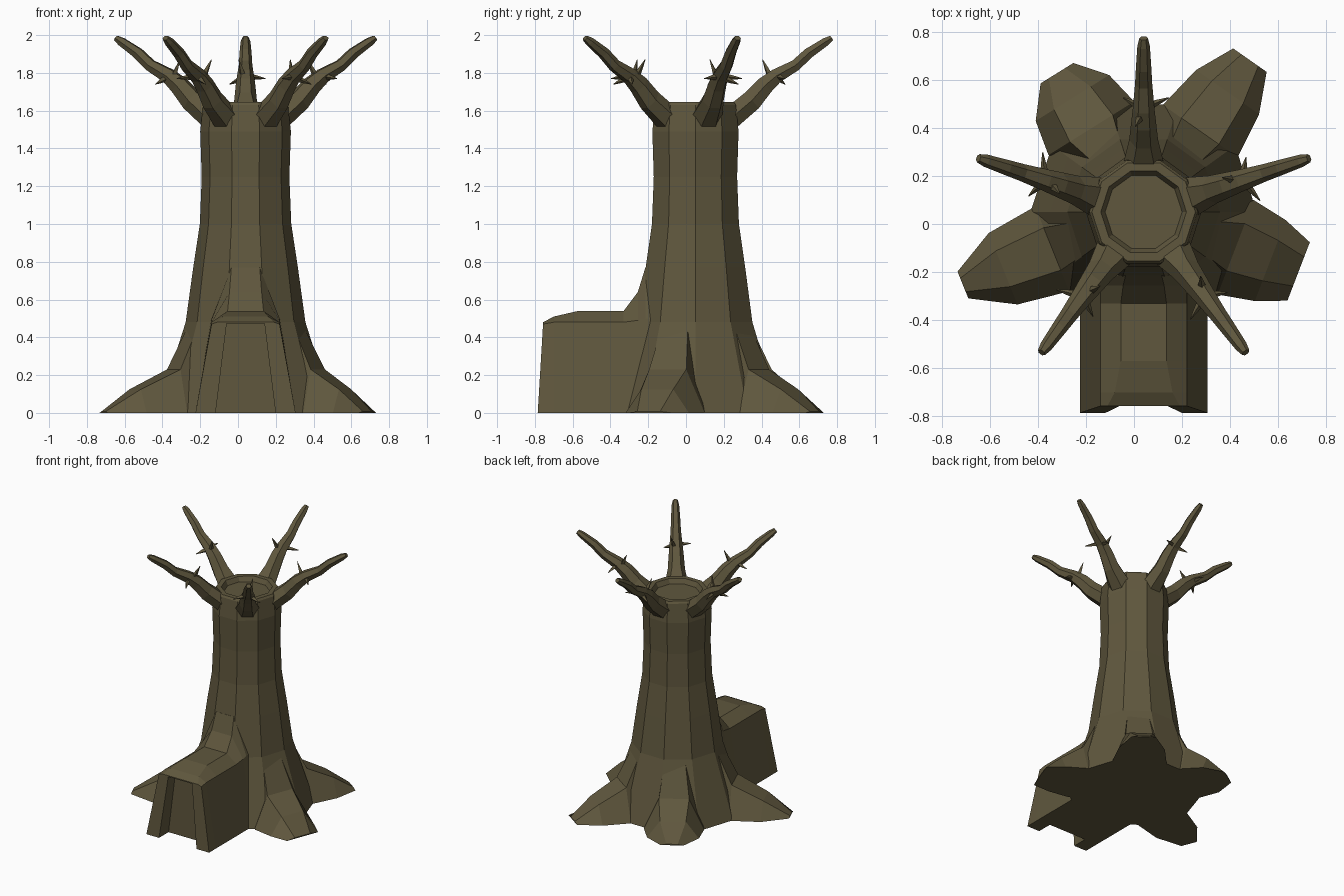
import bpy, bmesh
from math import sin, cos, pi, radians
from mathutils import Vector, Matrix

if "Cube" in bpy.data.objects:
    bpy.data.objects.remove(bpy.data.objects["Cube"])

CX, CY = 0.04, 0.05            # trunk axis
bark = bpy.data.materials.new("bark")
bark.diffuse_color = (0.115, 0.095, 0.047, 1)
bark.use_nodes = True
bark.node_tree.nodes["Principled BSDF"].inputs["Base Color"].default_value = bark.diffuse_color


def make(name, lofts, angle=0.0, center=(CX, CY, 0)):
    """Object from lofts (lists of equal-length rings), turned about z and moved to center."""
    bm = bmesh.new()
    for rings in lofts:
        vs = [[bm.verts.new(p) for p in ring] for ring in rings]
        n = len(vs[0])
        for a, b in zip(vs, vs[1:]):
            for i in range(n):
                j = (i + 1) % n
                bm.faces.new((a[i], a[j], b[j], b[i]))
        bm.faces.new(vs[0][::-1])
        bm.faces.new(vs[-1])
    bmesh.ops.recalc_face_normals(bm, faces=bm.faces)
    bm.transform(Matrix.Translation(center) @ Matrix.Rotation(angle, 4, 'Z'))
    me = bpy.data.meshes.new(name)
    bm.to_mesh(me)
    bm.free()
    me.materials.append(bark)
    ob = bpy.data.objects.new(name, me)
    bpy.context.collection.objects.link(ob)
    return ob


# trunk: ten-sided loft with a hollowed top
profile = [(.47, 0), (.39, .25), (.317, .48), (.277, .77), (.242, 1.0), (.232, 1.25),
           (.24, 1.49), (.225, 1.63), (.215, 1.645), (.178, 1.645), (.16, 1.61)]
make("trunk", [[[(r * cos(i * pi / 5), r * sin(i * pi / 5), z) for i in range(10)]
                for r, z in profile]])


# branches: six-sided tapering sweeps with thorns, local x points outward
def branch_ring(r, z, half_w, half_h, tilt):
    ring = []
    for i in range(6):
        a = i * pi / 3
        w, h = half_w * cos(a), half_h * sin(a) / sin(pi / 3)
        ring.append((r - h * sin(tilt), w, z + h * cos(tilt)))
    return ring


def thorn(base, tip, size=0.02):
    base, tip = Vector(base), Vector(tip)
    q = (tip - base).to_track_quat('Z', 'Y')
    return [[c + q @ Vector((s * cos(i * pi / 2), s * sin(i * pi / 2), 0)) for i in range(4)]
            for c, s in ((base, size), (base.lerp(tip, .5), size * .6), (tip, .002))]


path = [(.20, 1.57, .085, .075, 0), (.30, 1.655, .06, .055, .70), (.37, 1.735, .052, .047, .75),
        (.43, 1.785, .045, .038, .6), (.53, 1.84, .036, .03, .6), (.60, 1.905, .032, .028, .75),
        (.69, 1.965, .026, .022, .65), (.722, 1.985, .018, .014, .6)]
spikes = [thorn((.40, .01, 1.77), (.355, .035, 1.87)),
          thorn((.44, -.02, 1.78), (.475, -.105, 1.77), .018),
          thorn((.44, .02, 1.77), (.475, .085, 1.74), .018)]
for k in range(5):
    make(f"branch_{k + 1}", [[branch_ring(*p) for p in path]] + spikes, radians(90 + 72 * k))


# roots: flat-topped wedges spreading out to the ground
def root_ring(r, z, w, shift=0.0):
    return [(r, shift - w, 0), (r, shift - w * .5, z), (r, shift + w * .5, z), (r, shift + w, 0)]


for name, angle, length, mid_w, end_w in (
        ("right_root", -21, .69, .18, .13), ("back_right_root", 55, .77, .16, .085),
        ("back_left_root", 122, .68, .18, .08), ("left_root", 202, .81, .16, .06)):
    rings = [root_ring(.15, .5, .10), root_ring(.29, .48, .14), root_ring(.41, .23, mid_w + .03),
             root_ring(.41 + (length - .41) * .55, .125, mid_w), root_ring(length, .008, end_w)]
    make(name, [rings], radians(angle))


# doorway porch: six-point section lofted from the trunk to the front
def porch_ring(y, top, shoulder, top_w, lean=0.0):
    half = [(.265, 0), (.18, shoulder), (top_w, top)]
    pts = half + [(-x, z) for x, z in half[::-1]]
    return [(x, y + lean * z, z) for x, z in pts]


porch = make("porch", [[porch_ring(-.10, .77, .50, .075), porch_ring(-.215, .77, .50, .075),
                        porch_ring(-.255, .64, .49, .085), porch_ring(-.33, .54, .48, .095),
                        porch_ring(-.57, .54, .48, .095), porch_ring(-.70, .51, .48, .12),
                        porch_ring(-.785, .48, .47, .15, .06)]], center=(CX, 0, 0))

# shallow door recess
cutter = make("door_cutter", [[[(-.165, y, -.05), (.165, y, -.05), (.10, y, .472), (-.10, y, .472)]
                               for y in (-.9, -.67)]], center=(CX, 0, 0))
cutter.hide_render = True
cutter.hide_set(True)
cut = porch.modifiers.new("door_recess", 'BOOLEAN')
cut.operation = 'DIFFERENCE'
cut.solver = 'EXACT'
cut.object = cutter
